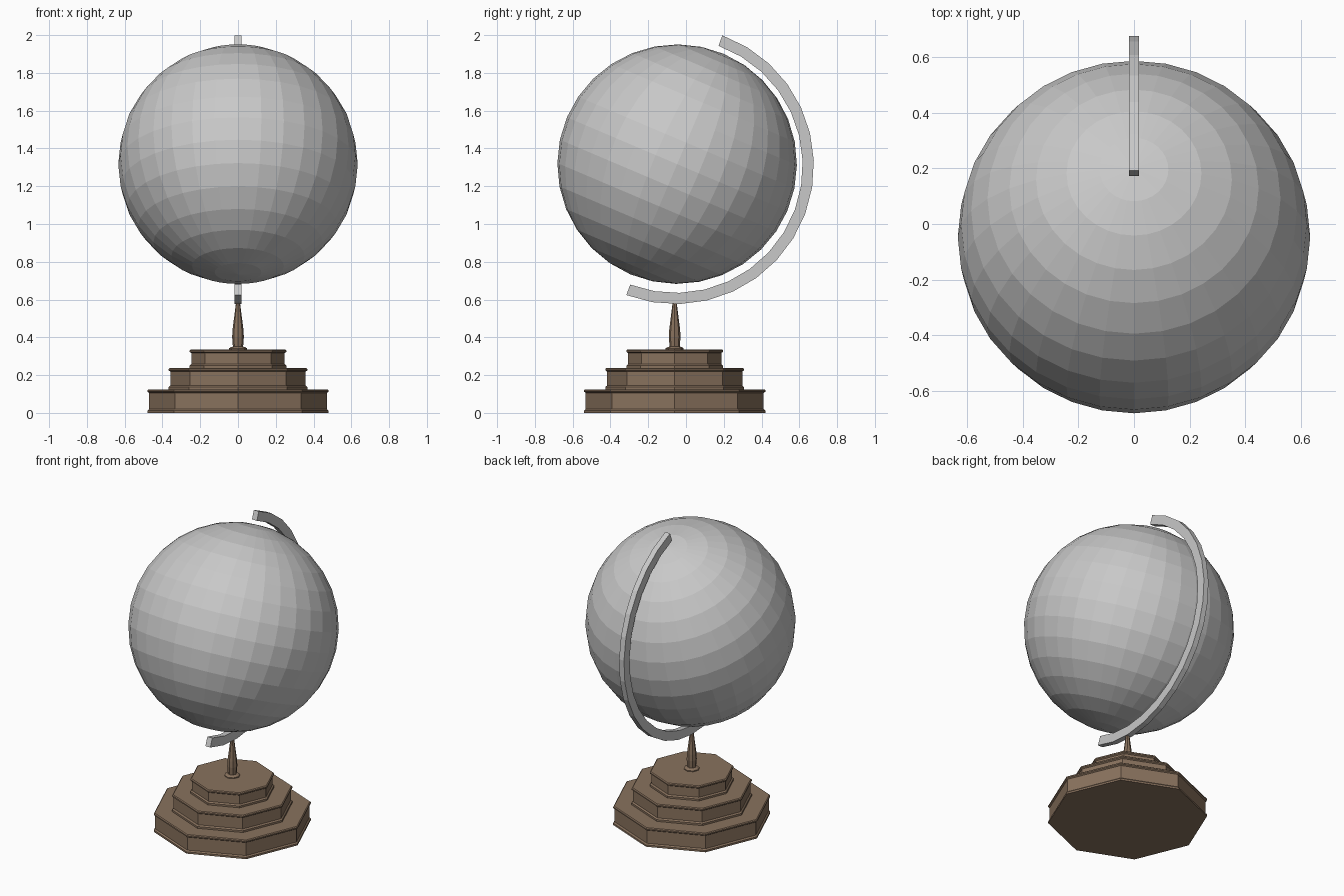
import bpy, bmesh, math
from mathutils import Matrix, Vector

if "Cube" in bpy.data.objects:
    bpy.data.objects.remove(bpy.data.objects["Cube"])


def material(name, rgb):
    m = bpy.data.materials.new(name)
    m.diffuse_color = (*rgb, 1)
    m.use_nodes = True
    m.node_tree.nodes["Principled BSDF"].inputs["Base Color"].default_value = m.diffuse_color
    return m


GREY = material("light grey", (0.58, 0.58, 0.58))
BROWN = material("brown wood", (0.25, 0.168, 0.11))


def make(name, bm, mat):
    bmesh.ops.recalc_face_normals(bm, faces=bm.faces)
    me = bpy.data.meshes.new(name)
    bm.to_mesh(me)
    bm.free()
    me.materials.append(mat)
    ob = bpy.data.objects.new(name, me)
    bpy.context.collection.objects.link(ob)
    return ob


def lathe(name, profile, sides, y, mat):
    """Turn (radius, z) points around a vertical axis, closed at both ends."""
    bm = bmesh.new()
    rings = [[bm.verts.new((r * math.cos(math.tau * i / sides),
                            y + r * math.sin(math.tau * i / sides), z))
              for i in range(sides)] for r, z in profile]
    for a, b in zip(rings, rings[1:]):
        for i in range(sides):
            j = (i + 1) % sides
            bm.faces.new((a[i], a[j], b[j], b[i]))
    bm.faces.new(rings[0][::-1])
    bm.faces.new(rings[-1])
    return make(name, bm, mat)


BASE_Y = -0.06

# Stepped octagonal base with thin mouldings
profile = []
for r, z0, z1 in ((0.48, 0, 0.125), (0.367, 0.125, 0.238), (0.256, 0.238, 0.336)):
    profile += [(r, z0), (r, z0 + 0.012), (r - 0.009, z0 + 0.02),
                (r - 0.009, z1 - 0.019), (r, z1 - 0.013),
                (r, z1 - 0.005), (r - 0.006, z1)]
lathe("stepped_base", profile, 8, BASE_Y, BROWN)

# Tapered stem with a collar
lathe("stem", [(0.048, 0.334), (0.048, 0.342), (0.038, 0.348), (0.027, 0.351),
               (0.031, 0.40), (0.029, 0.44), (0.020, 0.51), (0.011, 0.582)],
      8, BASE_Y, BROWN)

# Tilted globe
bm = bmesh.new()
bmesh.ops.create_uvsphere(
    bm, u_segments=32, v_segments=16, radius=0.634,
    matrix=Matrix.Translation((0, -0.047, 1.317)) @ Matrix.Rotation(math.radians(-23), 4, 'X'))
make("globe", bm, GREY)

# Half-circle meridian arm of square section, open towards the front
bm = bmesh.new()
cy, cz, half = -0.056, 1.309, 0.018
rings = []
for i in range(17):
    a = math.radians(19.8 + 181 * i / 16)
    d = Vector((0, math.sin(a), math.cos(a)))
    rings.append([bm.verts.new(Vector((x, cy, cz)) + d * r)
                  for x, r in ((-half, 0.674), (half, 0.674), (half, 0.733), (-half, 0.733))])
for a, b in zip(rings, rings[1:]):
    for i in range(4):
        j = (i + 1) % 4
        bm.faces.new((a[i], a[j], b[j], b[i]))
bm.faces.new(rings[0])
bm.faces.new(rings[-1][::-1])
make("meridian_arm", bm, GREY)
